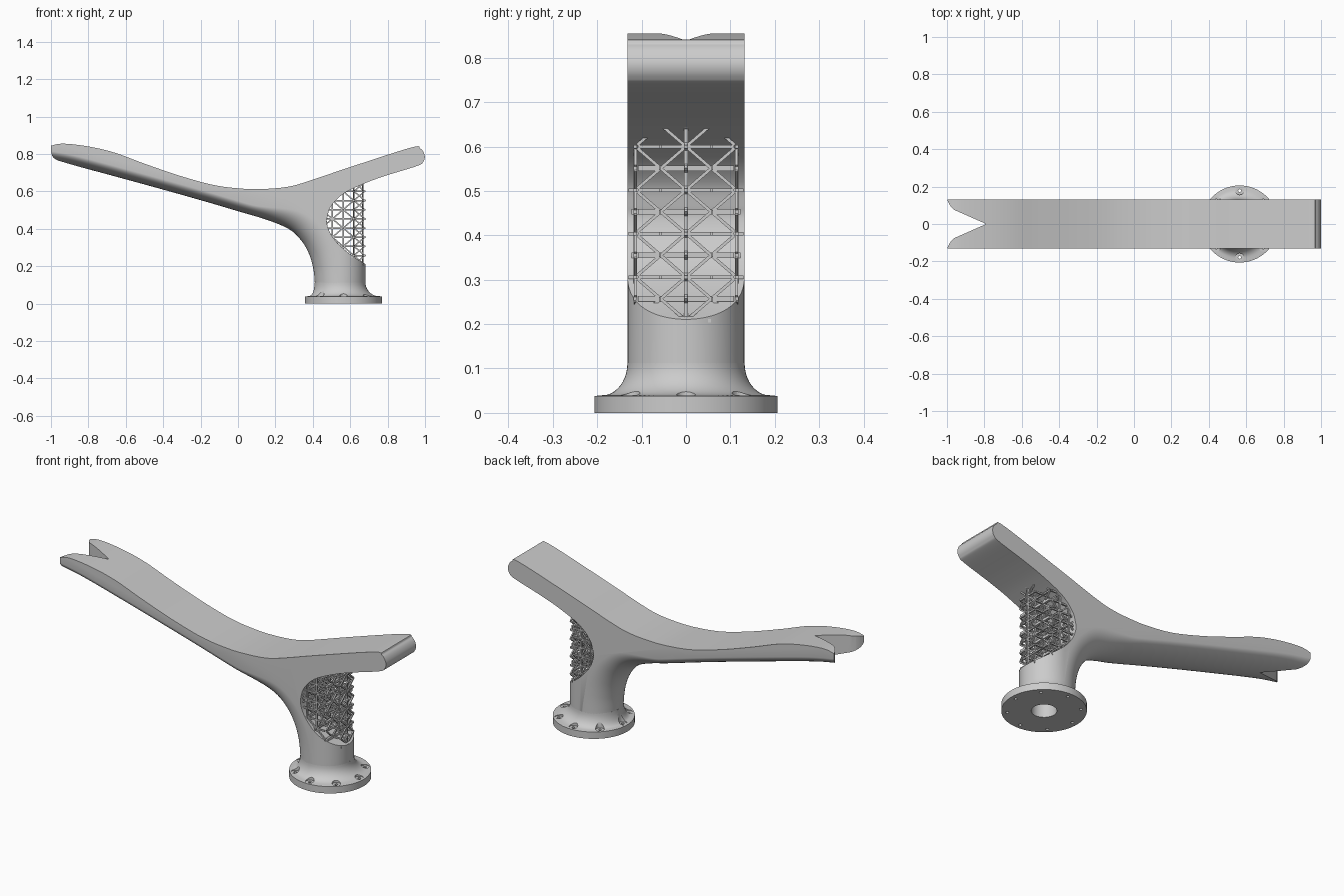
import bpy, bmesh, math
from mathutils import Vector

if "Cube" in bpy.data.objects:
    bpy.data.objects.remove(bpy.data.objects["Cube"])

W = 0.132            # half width of the beam
CX = 0.565           # flange centre


def spline(pts, n=8):
    """Catmull-Rom through 2D points."""
    p = [Vector(q) for q in pts]
    p = [2 * p[0] - p[1]] + p + [2 * p[-1] - p[-2]]
    out = []
    for i in range(1, len(p) - 2):
        a, b, c, d = p[i - 1:i + 3]
        for k in range(n):
            t = k / n
            out.append(0.5 * (2 * b + (c - a) * t + (2 * a - 5 * b + 4 * c - d) * t * t
                              + (3 * b - a - 3 * c + d) * t ** 3))
    out.append(p[-2].copy())
    return out


def make(name, bm):
    bmesh.ops.recalc_face_normals(bm, faces=bm.faces)
    me = bpy.data.meshes.new(name)
    bm.to_mesh(me)
    bm.free()
    ob = bpy.data.objects.new(name, me)
    bpy.context.collection.objects.link(ob)
    return ob


def loft(name, rings):
    """Skin closed rings with the same point count and cap both ends."""
    bm = bmesh.new()
    vs = [[bm.verts.new(p) for p in r] for r in rings]
    n = len(vs[0])
    for a, b in zip(vs, vs[1:]):
        for i in range(n):
            j = (i + 1) % n
            bm.faces.new((a[i], a[j], b[j], b[i]))
    bm.faces.new(vs[0])
    bm.faces.new(vs[-1][::-1])
    return make(name, bm)


def circle(cx, cy, rx, ry, z, n):
    return [(cx + rx * math.cos(2 * math.pi * i / n), cy + ry * math.sin(2 * math.pi * i / n), z)
            for i in range(n)]


def rod(name, x, y, r, z0, z1, n=24):
    return loft(name, [circle(x, y, r, r, z0, n), circle(x, y, r, r, z1, n)])


def activate(ob):
    bpy.ops.object.select_all(action='DESELECT')
    ob.select_set(True)
    bpy.context.view_layer.objects.active = ob


def cut(ob, cutters):
    activate(ob)
    for c in cutters:
        m = ob.modifiers.new("cut", 'BOOLEAN')
        m.operation, m.solver, m.object = 'DIFFERENCE', 'EXACT', c
        bpy.ops.object.modifier_apply(modifier=m.name)
        bpy.data.objects.remove(c)


def smooth(ob):
    activate(ob)
    bpy.ops.object.shade_smooth_by_angle(angle=math.radians(30))


# Side curves of the beam: rounded underside, open bay with right arm end, flat top
under = spline([(-1.02, .765), (-.85, .731), (-.5, .637), (-.2, .553), (0, .494), (.16, .446),
                (.276, .396), (.34, .335), (.38, .265), (.402, .19), (.41, .12), (.41, .09)])
upper = spline([(.474, .45), (.497, .52), (.565, .588), (.683, .645), (.8, .687), (.955, .735),
                (.99, .757), (.998, .793), (.975, .829), (.925, .834), (.6, .73), (.35, .646),
                (.25, .622), (.14, .613), (.03, .614), (-.126, .633), (-.31, .683), (-.5, .748),
                (-.66, .807), (-.8, .84), (-.94, .855), (-1.02, .838)])


def section(s):
    """Side outline of the body at s = y / half width."""
    c = math.sqrt(1 - s * s)
    pts = []
    for i, p in enumerate(under):
        a, b = under[max(i - 1, 0)], under[min(i + 1, len(under) - 1)]
        t = (b - a).normalized()
        k = min(max((p.x - .05) / .34, 0), 1)
        k = k * k * (3 - 2 * k)
        depth = .055 + .079 * k
        pts.append(p + Vector((-t.y, t.x)) * depth * (1 - c))
    xr = .546 + .136 * c
    h = .24 * math.sqrt((xr - .474) / .209)
    pts.append(Vector((xr, .09)))
    for i in range(14):
        d = h * (1 - i / 14)
        pts.append(Vector((.474 + .209 * (d / .24) ** 2, .45 - d)))
    return pts + upper


N = 28
slices = []
for i in range(N + 1):
    s = math.sin(math.radians(88) * (2 * i / N - 1))
    slices.append([(p.x, W * s, p.y) for p in section(s)])
body = loft("forked_beam_body", slices)

# Swallowtail notch in the left end and the bore up the stem
half = [(-.96, .075), (-.978, .092), (-.99, .11), (-1.0, .134), (-1.0, .2), (-1.2, .2)]
notch = [(-.79, 0)] + half + [(x, -y) for x, y in reversed(half)]
cut(body, [loft("notch_cutter", [[(x, y, z) for x, y in notch] for z in (.6, 1)]),
           rod("bore_cutter", CX, 0, .062, -.1, .2, 48)])
smooth(body)

# Bolted flange with a concave flare up to the stem
rings = [circle(CX, 0, .206, .206, z, 96) for z in (0, .038)]
for i in range(11):
    a = i / 10 * math.pi / 2
    k = math.sin(a)                     # 0 at the foot, 1 at the stem
    f = 1 - k
    z = .04 + .072 * (1 - math.cos(a))
    rings.append(circle(.546 + .019 * f, 0, .136 + .052 * f, W + .056 * f, z, 96))
base = loft("base_flange", rings)
cutters = [rod("bore_cutter", CX, 0, .062, -.1, .2, 48)]
for i in range(8):
    a = i * math.pi / 4
    x, y = CX + .178 * math.cos(a), .178 * math.sin(a)
    cutters += [rod("counterbore_cutter", x, y, .022, .036, .15),
                rod("bolt_hole_cutter", x, y, .008, -.1, .1, 16)]
cut(base, cutters)
smooth(base)

# Lattice of thin square bars filling the bay
lat = bmesh.new()


def inside(p):
    bay = .21 * ((p.z - .45) / (.24 if p.z < .45 else .2)) ** 2
    return p.x > .466 + bay - .012 and ((p.x - .546) / .136) ** 2 + (p.y / W) ** 2 < 1


def bar(a, b, w=.008):
    """Square bar from a to b, trimmed to the bay."""
    a, b = Vector(a), Vector(b)
    ts = [i / 80 for i in range(81) if inside(a.lerp(b, i / 80))]
    if len(ts) < 3:
        return
    p, q = a.lerp(b, ts[0]), a.lerp(b, ts[-1])
    d = q - p
    ret = bmesh.ops.create_cube(lat, size=1)
    rot = d.to_track_quat('Z', 'Y')
    for v in ret['verts']:
        v.co = rot @ Vector((v.co.x * w, v.co.y * w, v.co.z * d.length)) + (p + q) / 2


xs, ys = (.505, .562, .62, .668), (-.114, 0, .114)
zs = [.208 + .098 * i for i in range(5)]
for z in zs:
    for x in xs:
        bar((x, -.14, z), (x, .14, z))
    for x in xs[::2]:
        bar((x, -.14, z + .049), (x, .14, z + .049), .013)
    for y in (-.114, -.057, 0, .057, .114):
        bar((.4, y, z), (.7, y, z))
        bar((.4, y, z + .049), (.7, y, z + .049))
    for x in xs:
        for y0, y1 in zip(ys, ys[1:]):
            bar((x, y0, z), (x, y1, z + .098), .007)
            bar((x, y1, z), (x, y0, z + .098), .007)
    for y in ys:
        for x0 in (.447, .562, .62):
            bar((x0, y, z), (x0 + .115, y, z + .098), .007)
            bar((x0 + .115, y, z), (x0, y, z + .098), .007)
for x in xs:
    for y in ys:
        bar((x, y, .2), (x, y, .66))
make("lattice_infill", lat)
